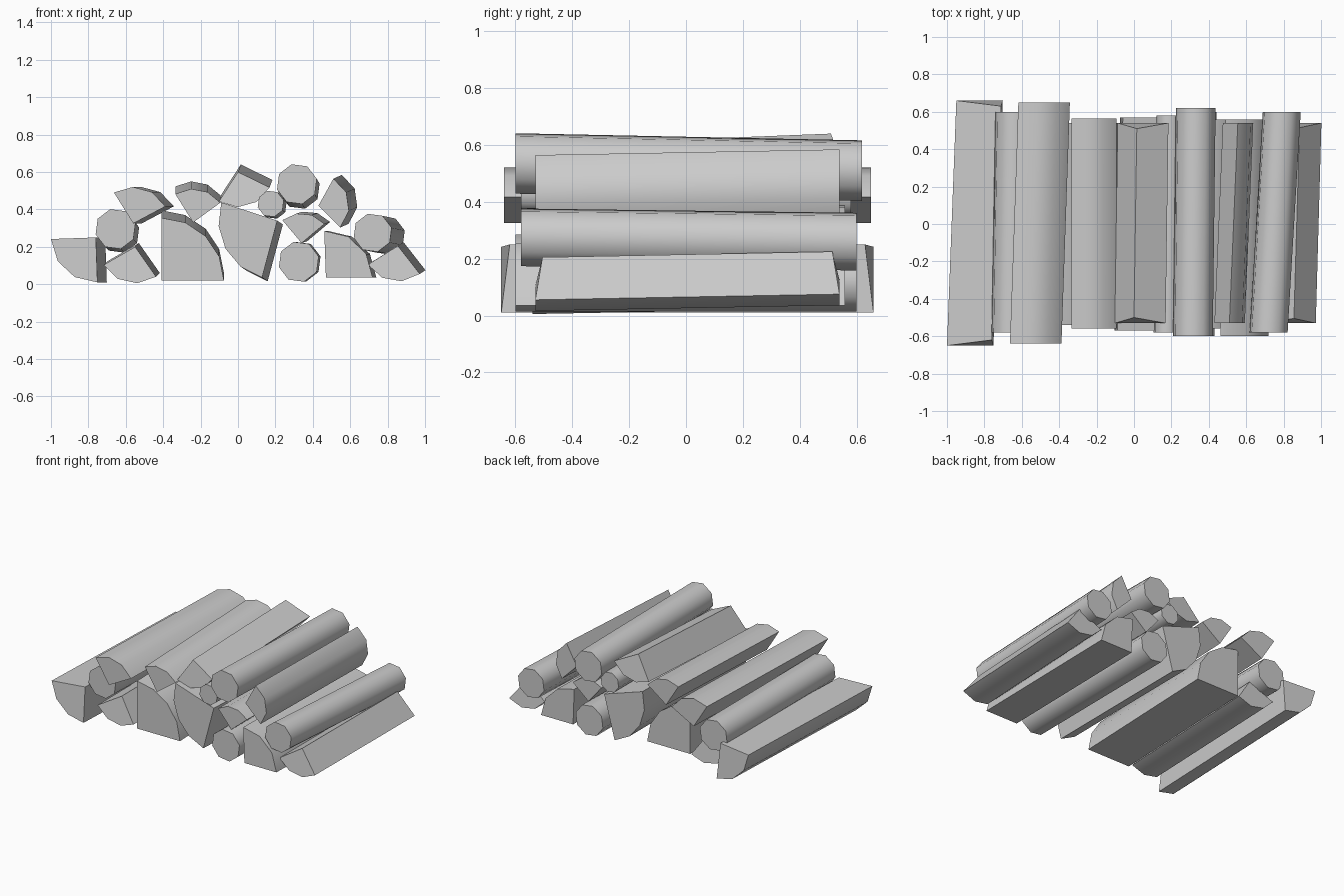
import bpy
import math

default_cube = bpy.data.objects.get("Cube")
if default_cube:
    bpy.data.objects.remove(default_cube, do_unlink=True)

# One plain material for all of the firewood
wood = bpy.data.materials.new("pale grey wood")
wood.use_nodes = True
colour = (0.6, 0.6, 0.6, 1)
wood.diffuse_color = colour
wood.node_tree.nodes["Principled BSDF"].inputs["Base Color"].default_value = colour


def extrude_log(name, profile, front, back, shift, insets):
    """Loft an (x, z) profile from front to back, drifting sideways by shift."""
    count = len(profile)
    front_ring = [(x, front + inset, z) for (x, z), inset in zip(profile, insets)]
    back_ring = [(x + shift[0], back - inset, z + shift[1])
                 for (x, z), inset in zip(profile, insets)]
    faces = [tuple(range(count)), tuple(reversed(range(count, count * 2)))]
    for i in range(count):
        j = (i + 1) % count
        faces.append((i, i + count, j + count, j))
    mesh = bpy.data.meshes.new(name)
    mesh.from_pydata(front_ring + back_ring, [], faces)
    mesh.materials.append(wood)
    log = bpy.data.objects.new(name, mesh)
    bpy.context.collection.objects.link(log)
    bpy.ops.object.select_all(action="DESELECT")
    log.select_set(True)
    bpy.context.view_layer.objects.active = log
    bpy.ops.object.shade_smooth_by_angle(angle=math.radians(50))


def arc_point(centre, radius, degrees):
    angle = math.radians(degrees)
    return (centre[0] + radius * math.cos(angle),
            centre[1] + radius * math.sin(angle))


def round_log(name, centre, radius, front, back, shift):
    """Whole log with an octagonal section."""
    sides = 8
    profile = [arc_point(centre, radius, 15 + 360 * i / sides) for i in range(sides)]
    extrude_log(name, profile, front, back, shift, [0] * sides)


def split_log(name, heart, radius, start, end, front, back, shift,
              segments=3, heart_inset=0.0):
    """Quartered log: a heart edge, two split faces and a curved bark side."""
    profile = [heart]
    for i in range(segments + 1):
        profile.append(arc_point(heart, radius, start + (end - start) * i / segments))
    insets = [heart_inset] + [0] * (segments + 1)
    extrude_log(name, profile, front, back, shift, insets)


# Bottom row of split logs
split_log("far_right_split_log", heart=(-0.76, 0.25), radius=0.24, start=182, end=272,
          front=-0.65, back=0.66, shift=(0.05, 0), heart_inset=0.03)
split_log("low_right_split_log", heart=(-0.55, 0.2), radius=0.195, start=210, end=305,
          front=-0.54, back=0.54, shift=(0.02, 0.02), heart_inset=0.03)
split_log("large_right_split_log", heart=(-0.41, 0.02), radius=0.335, start=0, end=90,
          front=-0.54, back=0.54, shift=(0, 0.04), segments=4)
split_log("large_centre_split_log", heart=(0.21, 0.34), radius=0.315, start=162, end=255,
          front=-0.57, back=0.57, shift=(0.03, -0.02), segments=4)
split_log("low_left_split_log", heart=(0.47, 0.035), radius=0.25, start=0, end=92,
          front=-0.6, back=0.56, shift=(0.02, 0))
split_log("far_left_split_log", heart=(0.855, 0.205), radius=0.19, start=212, end=308,
          front=-0.53, back=0.54, shift=(0.03, 0.02), heart_inset=0.025)

# Upper row of split logs
split_log("upper_right_split_log", heart=(-0.56, 0.325), radius=0.195, start=28, end=122,
          front=-0.64, back=0.65, shift=(0.045, 0))
split_log("upper_middle_split_log", heart=(-0.24, 0.33), radius=0.18, start=36, end=122,
          front=-0.56, back=0.565, shift=(0, 0.04))
split_log("top_split_log", heart=(0, 0.6), radius=0.188, start=237, end=334,
          front=-0.53, back=0.54, shift=(0.015, 0.04), heart_inset=0.03)
split_log("wedged_left_split_log", heart=(0.34, 0.22), radius=0.16, start=40, end=130,
          front=-0.56, back=0.56, shift=(0.03, 0.01))
split_log("upper_left_split_log", heart=(0.43, 0.42), radius=0.165, start=-45, end=61,
          front=-0.53, back=0.54, shift=(0.045, 0.02))

# Whole round logs
round_log("right_round_log", centre=(-0.655, 0.295), radius=0.11,
          front=-0.58, back=0.6, shift=(0.02, -0.02))
round_log("top_round_log", centre=(0.315, 0.535), radius=0.11,
          front=-0.6, back=0.62, shift=(0.015, -0.025))
round_log("thin_round_log", centre=(0.175, 0.43), radius=0.072,
          front=-0.58, back=0.58, shift=(0.015, -0.01))
round_log("low_round_log", centre=(0.325, 0.12), radius=0.11,
          front=-0.6, back=0.6, shift=(0.01, 0))
round_log("left_round_log", centre=(0.72, 0.275), radius=0.105,
          front=-0.58, back=0.6, shift=(0.07, -0.015))
